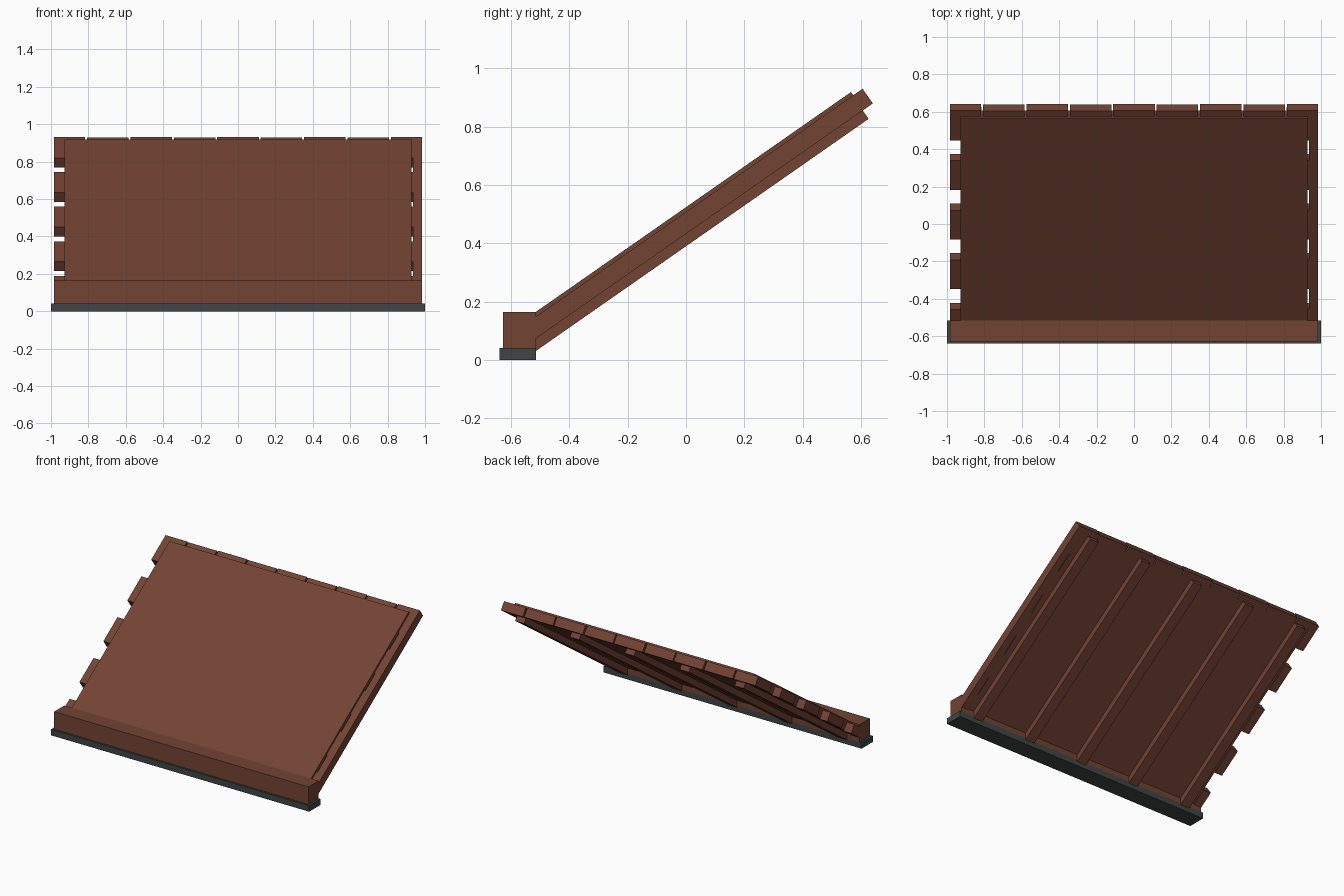
import bpy
import bmesh
from math import radians, sin, cos, tan

cube = bpy.data.objects.get("Cube")
if cube:
    bpy.data.objects.remove(cube)

PITCH = radians(34.9)
EAVE_Y, EAVE_Z = -0.515, 0.165


def material(name, rgb):
    m = bpy.data.materials.new(name)
    m.use_nodes = True
    m.diffuse_color = (*rgb, 1)
    m.node_tree.nodes["Principled BSDF"].inputs["Base Color"].default_value = (*rgb, 1)
    return m


BROWN = material("reddish brown", (0.171, 0.056, 0.034))
SLATE = material("slate grey", (0.05, 0.06, 0.06))


def prism(name, x0, x1, profile, mat):
    """Extrude a (y, z) outline from x0 to x1."""
    bm = bmesh.new()
    face = bm.faces.new([bm.verts.new((x0, y, z)) for y, z in profile])
    ext = bmesh.ops.extrude_face_region(bm, geom=[face])
    verts = [v for v in ext["geom"] if isinstance(v, bmesh.types.BMVert)]
    bmesh.ops.translate(bm, verts=verts, vec=(x1 - x0, 0, 0))
    bmesh.ops.recalc_face_normals(bm, faces=bm.faces)
    mesh = bpy.data.meshes.new(name)
    bm.to_mesh(mesh)
    bm.free()
    mesh.materials.append(mat)
    obj = bpy.data.objects.new(name, mesh)
    bpy.context.collection.objects.link(obj)
    return obj


def slope(s, t):
    """Point s along the pitch and t above the roof surface."""
    return (EAVE_Y + s * cos(PITCH) - t * sin(PITCH),
            EAVE_Z + s * sin(PITCH) + t * cos(PITCH))


def sloped(name, x0, x1, s0, s1, top, bottom):
    """Sloping board; s0 of None cuts it plumb at the eave."""
    low = [t * tan(PITCH) if s0 is None else s0 for t in (bottom, top)]
    outline = [slope(low[0], bottom), slope(s1, bottom), slope(s1, top), slope(low[1], top)]
    return prism(name, x0, x1, outline, BROWN)


def box(name, x, y0, y1, z0, z1, mat):
    return prism(name, -x, x, [(y0, z0), (y1, z0), (y1, z1), (y0, z1)], mat)


# Eave beam on its footing
box("footing", 1.0, -0.64, EAVE_Y, 0, 0.042, SLATE)
box("eave_beam", 0.985, -0.627, EAVE_Y, 0.042, EAVE_Z, BROWN)

# Main roof panel
PANEL_X, EDGE_X = 0.927, 0.985
PANEL_END, RIDGE_END = 1.318, 1.354
TOP, BOTTOM = -0.0135, -0.075
sloped("roof_panel", -PANEL_X, PANEL_X, None, PANEL_END, 0, -0.07)

# Rafters under the panel
for i in range(5):
    x = (i - 2) * 0.425
    sloped(f"rafter_{i + 1}", x - 0.035, x + 0.035, None, 1.315, -0.065, -0.11)

# Side teeth: open on the right, backed by a rail on the left
RAIL_X = 0.935
for i in range(5):
    end = RIDGE_END - 0.323 * i
    start = end - 0.19 if i < 4 else None
    sloped(f"right_tooth_{i + 1}", -EDGE_X, -PANEL_X, start, end, TOP, BOTTOM)
    sloped(f"left_spacer_{i + 1}", PANEL_X, RAIL_X, start, end, TOP, BOTTOM)
sloped("left_rail", RAIL_X, EDGE_X, None, PANEL_END, TOP, BOTTOM)

# Ridge caps with narrow joints
joints = [-EDGE_X] + [-0.812 + 0.232 * i for i in range(8)] + [EDGE_X]
for i, (a, b) in enumerate(zip(joints, joints[1:])):
    lift = 0.003 if i % 2 == 0 else 0
    sloped(f"ridge_cap_{i + 1}", a + (0.005 if i else 0), b - (0.005 if i < 8 else 0),
           PANEL_END, RIDGE_END + lift, TOP, BOTTOM)
